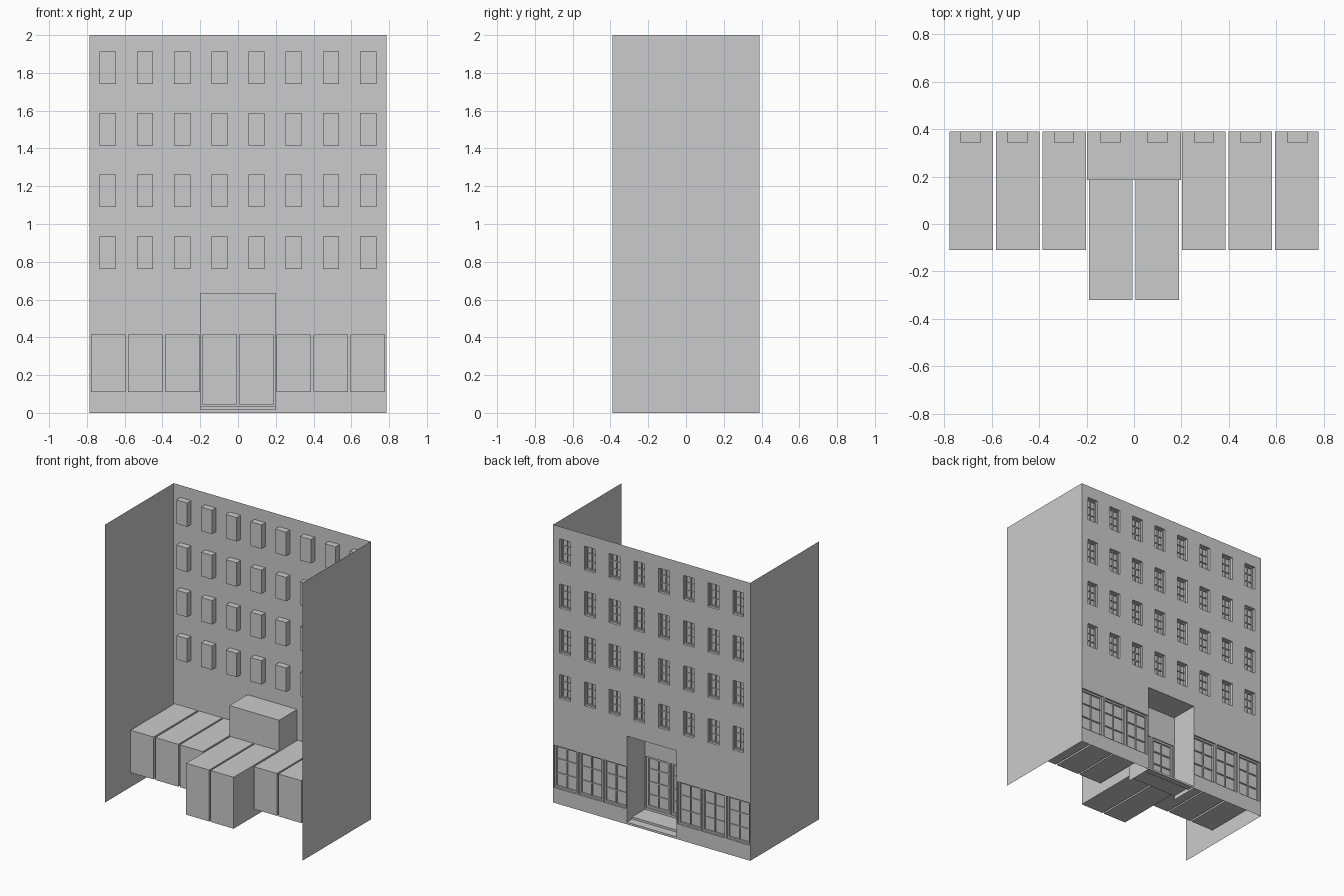
import bpy, bmesh

cube = bpy.data.objects.get("Cube")
if cube:
    bpy.data.objects.remove(cube)

mat = bpy.data.materials.new("plain grey")
mat.use_nodes = True
GREY = (0.6, 0.6, 0.6, 1)
mat.diffuse_color = GREY
mat.node_tree.nodes["Principled BSDF"].inputs["Base Color"].default_value = GREY

HALF_X, BACK, ALCOVE_Y, HEIGHT = 0.785, 0.39, 0.185, 2.0
ALCOVE_X, ALCOVE_Z, STEP = 0.198, 0.635, 0.03


def finish(bm, name, smooth=False):
    bmesh.ops.remove_doubles(bm, verts=bm.verts, dist=0.0001)
    mesh = bpy.data.meshes.new(name)
    bm.to_mesh(mesh)
    bm.free()
    mesh.materials.append(mat)
    obj = bpy.data.objects.new(name, mesh)
    bpy.context.collection.objects.link(obj)
    if smooth:
        mesh.shade_smooth()
    return obj


def quad(bm, *points):
    bm.faces.new([bm.verts.new(p) for p in points])


def wall(bm, y, bounds, holes):
    """Flat wall facing +y, cut into cells, leaving the holes open."""
    rects = [bounds] + holes
    xs = sorted({round(r[i], 4) for r in rects for i in (0, 1)})
    zs = sorted({round(r[i], 4) for r in rects for i in (2, 3)})
    for x0, x1 in zip(xs, xs[1:]):
        for z0, z1 in zip(zs, zs[1:]):
            cx, cz = (x0 + x1) / 2, (z0 + z1) / 2
            if any(a < cx < b and c < cz < d for a, b, c, d in holes):
                continue
            quad(bm, (x1, y, z0), (x0, y, z0), (x0, y, z1), (x1, y, z1))


def bar(bm, x0, x1, y0, y1, z0, z1):
    verts = bmesh.ops.create_cube(bm, size=1)["verts"]
    bmesh.ops.scale(bm, vec=(x1 - x0, y1 - y0, z1 - z0), verts=verts)
    bmesh.ops.translate(bm, vec=((x0 + x1) / 2, (y0 + y1) / 2, (z0 + z1) / 2), verts=verts)


def room_box(name, rect, y_open, y_end):
    """Recess behind an opening, closed on its inner end."""
    x0, x1, z0, z1 = rect
    bm = bmesh.new()
    bar(bm, x0, x1, y_end, y_open, z0, z1)
    bm.faces.ensure_lookup_table()
    outer = [f for f in bm.faces if f.calc_center_median().y > y_open - 0.0001]
    bmesh.ops.delete(bm, geom=outer, context='FACES')
    finish(bm, name)


def window(name, rect, y, rows, edge):
    """Pane with a frame and glazing bars standing out towards +y."""
    x0, x1, z0, z1 = rect
    bm = bmesh.new()
    quad(bm, (x1, y, z0), (x0, y, z0), (x0, y, z1), (x1, y, z1))
    for a, b in ((x0, x0 + edge), (x1 - edge, x1)):
        bar(bm, a, b, y, y + 0.012, z0, z1)
    for a, b in ((z0, z0 + edge), (z1 - edge, z1)):
        bar(bm, x0 + edge, x1 - edge, y, y + 0.012, a, b)
    mid, thin = (x0 + x1) / 2, edge * 0.3
    bar(bm, mid - thin, mid + thin, y, y + 0.008, z0 + edge, z1 - edge)
    for i in range(1, rows):
        z = z0 + (z1 - z0) * i / rows
        bar(bm, x0 + edge, x1 - edge, y, y + 0.007, z - thin, z + thin)
    finish(bm, name)


# Opening layout
small = [(x - 0.043, x + 0.043, z, z + 0.172)
         for z in (0.763, 1.09, 1.415, 1.74)
         for x in [(i - 3.5) * 0.197 for i in range(8)]]
large = [(s * x - 0.0915, s * x + 0.0915, 0.11, 0.415)
         for s in (-1, 1) for x in (0.295, 0.49, 0.687)]
doors = [(s * 0.098 - 0.0915, s * 0.098 + 0.0915, 0.045, 0.415) for s in (-1, 1)]
alcove = (-ALCOVE_X, ALCOVE_X, 0, ALCOVE_Z)

# Street wall with its openings
bm = bmesh.new()
wall(bm, BACK, (-HALF_X, HALF_X, 0, HEIGHT), small + large + [alcove])
finish(bm, "street_wall")

# Plain side walls
for s, name in ((-1, "right_side_wall"), (1, "left_side_wall")):
    bm = bmesh.new()
    x = s * HALF_X
    quad(bm, *[(x, s * y, z) for y, z in
               ((-BACK, 0), (BACK, 0), (BACK, HEIGHT), (-BACK, HEIGHT))])
    finish(bm, name)

# Entrance alcove: inner wall, cheeks and ceiling
bm = bmesh.new()
wall(bm, ALCOVE_Y, (-ALCOVE_X, ALCOVE_X, STEP, ALCOVE_Z), doors)
for x in (-ALCOVE_X, ALCOVE_X):
    quad(bm, (x, ALCOVE_Y, 0), (x, BACK, 0), (x, BACK, ALCOVE_Z), (x, ALCOVE_Y, ALCOVE_Z))
quad(bm, *[(x, y, ALCOVE_Z) for x, y in
           ((-ALCOVE_X, ALCOVE_Y), (ALCOVE_X, ALCOVE_Y), (ALCOVE_X, BACK), (-ALCOVE_X, BACK))])
finish(bm, "entrance_alcove")

# Entrance steps as a folded sheet
bm = bmesh.new()
profile = [(BACK, 0), (BACK, STEP / 2), (0.33, STEP / 2), (0.33, STEP), (ALCOVE_Y, STEP)]
for (ya, za), (yb, zb) in zip(profile, profile[1:]):
    quad(bm, (ALCOVE_X, ya, za), (-ALCOVE_X, ya, za), (-ALCOVE_X, yb, zb), (ALCOVE_X, yb, zb))
finish(bm, "entrance_steps")

# Recesses and glazing
for label, rects, y, depth, inset, rows, edge in (
        ("upper_window", small, BACK, 0.045, 0.03, 3, 0.008),
        ("ground_window", large, BACK, 0.5, 0.025, 3, 0.012),
        ("door", doors, ALCOVE_Y, 0.505, 0.02, 4, 0.014)):
    for i, rect in enumerate(rects, 1):
        room_box(f"{label}_recess_{i}", rect, y, y - depth)
        window(f"{label}_frame_{i}", rect, y - inset, rows, edge)
